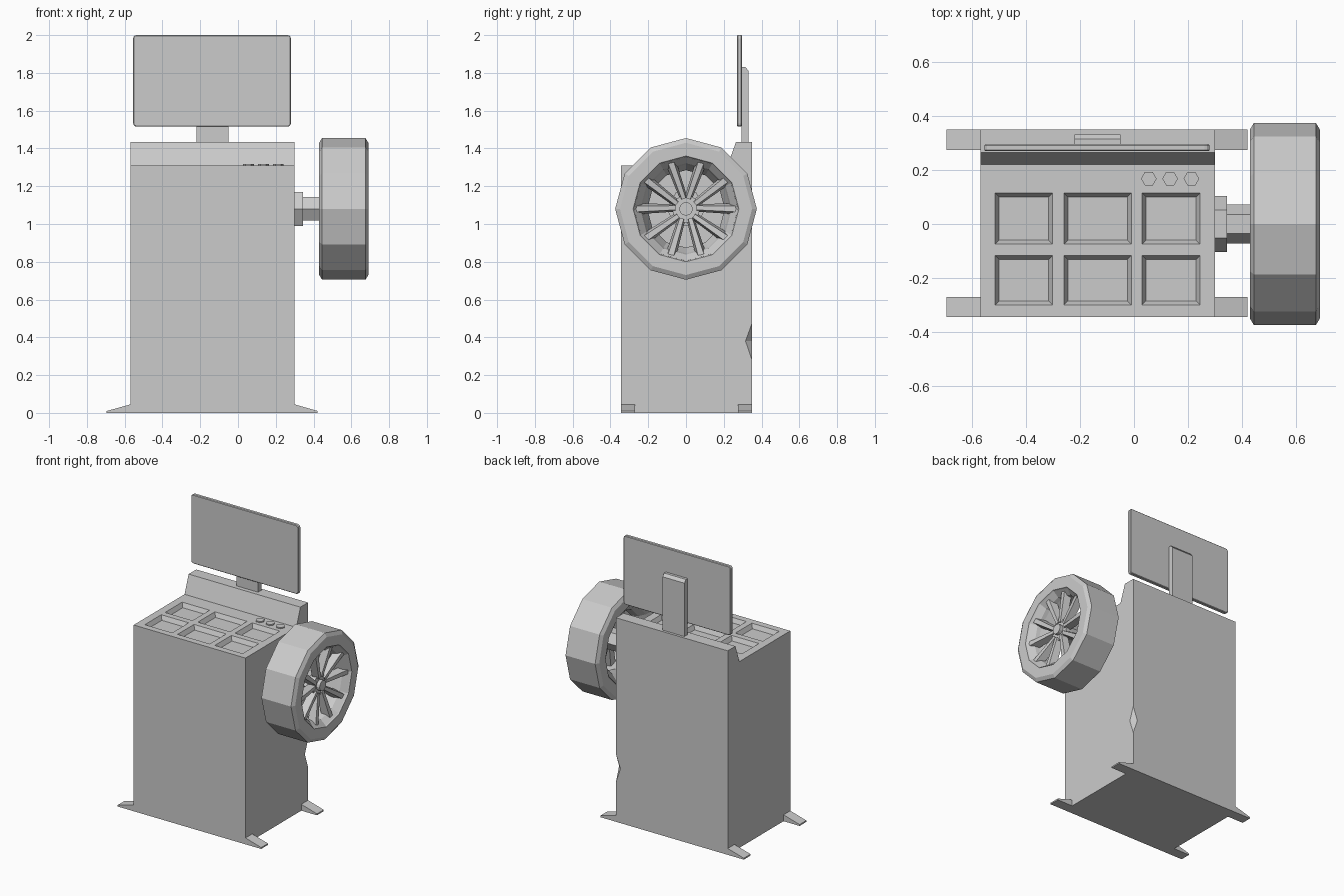
import bpy, bmesh
from math import sin, cos, pi, radians
from mathutils import Vector

cube = bpy.data.objects.get("Cube")
if cube:
    bpy.data.objects.remove(cube, do_unlink=True)

grey = bpy.data.materials.new("machine grey")
grey.use_nodes = True
GREY = (0.6, 0.6, 0.6, 1)
grey.diffuse_color = GREY
grey.node_tree.nodes["Principled BSDF"].inputs["Base Color"].default_value = GREY


def build(name, lofts, cyclic=False):
    """One object from lofts; each loft is a list of equal-length point rings."""
    bm = bmesh.new()
    for rings in lofts:
        vs = [[bm.verts.new(p) for p in ring] for ring in rings]
        n = len(vs[0])
        pairs = list(zip(vs, vs[1:]))
        if cyclic:
            pairs.append((vs[-1], vs[0]))
        else:
            bm.faces.new(vs[0])
            bm.faces.new(vs[-1])
        for a, b in pairs:
            for i in range(n):
                j = (i + 1) % n
                bm.faces.new((a[i], a[j], b[j], b[i]))
    bmesh.ops.recalc_face_normals(bm, faces=bm.faces)
    me = bpy.data.meshes.new(name)
    bm.to_mesh(me)
    bm.free()
    me.materials.append(grey)
    ob = bpy.data.objects.new(name, me)
    bpy.context.collection.objects.link(ob)
    return ob


def rect(x0, x1, y0, y1, z):
    return [(x0, y0, z), (x1, y0, z), (x1, y1, z), (x0, y1, z)]


def prism_x(profile, x0, x1):
    return [[(x, y, z) for y, z in profile] for x in (x0, x1)]


def prism_y(profile, y0, y1):
    return [[(x, y, z) for x, z in profile] for y in (y0, y1)]


AXLE = 1.08


def polar(x, r, a):
    return (x, r * cos(a), AXLE + r * sin(a))


def drum(x0, x1, r, n=6):
    return [[polar(x, r, 2 * pi * i / n) for i in range(n)] for x in (x0, x1)]


def lathe(name, profile, n=12):
    return build(name, [[[polar(x, r, 2 * pi * i / n) for x, r in profile]
                         for i in range(n)]], cyclic=True)


# Cabinet with a raised back ledge
L, R, F, B, TOP = -0.57, 0.30, -0.345, 0.35, 1.31
cabinet = build("cabinet", [prism_x([(F, 0), (B, 0), (B, 1.435), (0.265, 1.435),
                                     (0.22, TOP), (F, TOP)], L, R)])

# Tool trays sunk in the top, and a notch in the rear corner
trays = []
for x0, x1 in ((-0.515, -0.302), (-0.26, -0.01), (0.03, 0.245)):
    for y0, y1 in ((-0.30, -0.117), (-0.075, 0.115)):
        trays.append([rect(x0 + d, x1 - d, y0 + d, y1 - d, TOP + h)
                      for d, h in ((-0.005, 0.01), (0.015, -0.03))])


def diamond(r, z):
    return [(R + r * cos(i * pi / 2), B + r * sin(i * pi / 2), z) for i in range(4)]


notch = [diamond(0.0005, 0.28), diamond(0.035, 0.38), diamond(0.0005, 0.475)]
cutter = build("cutter", trays + [notch])
cutter.hide_render = True
mod = cabinet.modifiers.new("cut", "BOOLEAN")
mod.operation = "DIFFERENCE"
mod.solver = "EXACT"
mod.object = cutter
dg = bpy.context.evaluated_depsgraph_get()
cut_mesh = bpy.data.meshes.new_from_object(cabinet.evaluated_get(dg))
cabinet.modifiers.clear()
cabinet.data = cut_mesh
bpy.data.objects.remove(cutter, do_unlink=True)

# Four wedge feet
for side, edge, out in (("right", L, -0.125), ("left", R, 0.122)):
    wedge = [(edge, 0), (edge + out, 0), (edge + out, 0.01), (edge, 0.045)]
    for end, y0, y1 in (("front", F, -0.27), ("back", 0.275, B)):
        build(f"{end}_{side}_foot", [prism_y(wedge, y0, y1)])

# Hexagonal buttons
for i, x in enumerate((0.055, 0.134, 0.213)):
    build(f"button_{i + 1}", [[[(x + 0.029 * cos(k * pi / 3), 0.168 + 0.029 * sin(k * pi / 3), z)
                               for k in range(6)] for z in (TOP - 0.005, TOP + 0.008)]])


# Screen with rounded corners, and its stand
def rounded(x0, x1, z0, z1, r, y):
    pts = []
    for q, (cx, cz) in enumerate(((x1 - r, z1 - r), (x0 + r, z1 - r),
                                  (x0 + r, z0 + r), (x1 - r, z0 + r))):
        for k in range(4):
            a = q * pi / 2 + k * pi / 6
            pts.append((cx + r * cos(a), y, cz + r * sin(a)))
    return pts


build("screen", [[rounded(-0.555 + d, 0.28 - d, 1.515 + d, 2 - d, 0.018 - d, y)
                  for d, y in ((0.004, 0.27), (0, 0.274), (0, 0.292), (0.004, 0.296))]])
build("screen_stand", [prism_x([(0.295, 1.43), (0.332, 1.43), (0.332, 1.81),
                                (0.315, 1.83), (0.29, 1.83), (0.29, 1.52),
                                (0.295, 1.515)], -0.22, -0.05)])

# Spindle
build("spindle_flange", [drum(R - 0.01, 0.345, 0.104)])
build("spindle_shaft", [drum(0.34, 0.62, 0.072)])

# Tyre and rim
lathe("tyre", [(0.43, 0.28), (0.43, 0.35), (0.445, 0.375), (0.675, 0.375),
               (0.69, 0.35), (0.69, 0.28), (0.66, 0.262), (0.46, 0.262)])
lathe("rim", [(0.435, 0.275), (0.46, 0.245), (0.50, 0.215), (0.55, 0.205), (0.62, 0.235),
              (0.645, 0.242), (0.683, 0.275), (0.66, 0.285), (0.46, 0.285)])

# Ten spokes in five V-shaped pairs
spokes = []
for pair in range(5):
    mid = radians(90 + 72 * pair)
    for s in (-1, 1):
        tip_a = mid + s * radians(18)
        root = Vector(polar(0, 0.055, mid + s * radians(12)))
        tip = Vector(polar(0, 0.268, tip_a))
        along = (tip - root).normalized()
        across = along.cross(Vector((1, 0, 0)))

        def section(p, back, front, wide, narrow):
            return [p + across * w + Vector((x, 0, 0)) for w, x in
                    ((-wide, back), (-narrow, front), (narrow, front), (wide, back))]

        spokes.append([section(root, 0.60, 0.645, 0.02, 0.011),
                       section(tip, 0.62, 0.672, 0.029, 0.016)])
build("wheel_spokes", spokes)

# Hub plate and centre cap
build("wheel_hub", [drum(0.59, 0.635, 0.075, 10)])
build("hub_cap", [drum(0.62, 0.66, 0.036, 12)])
